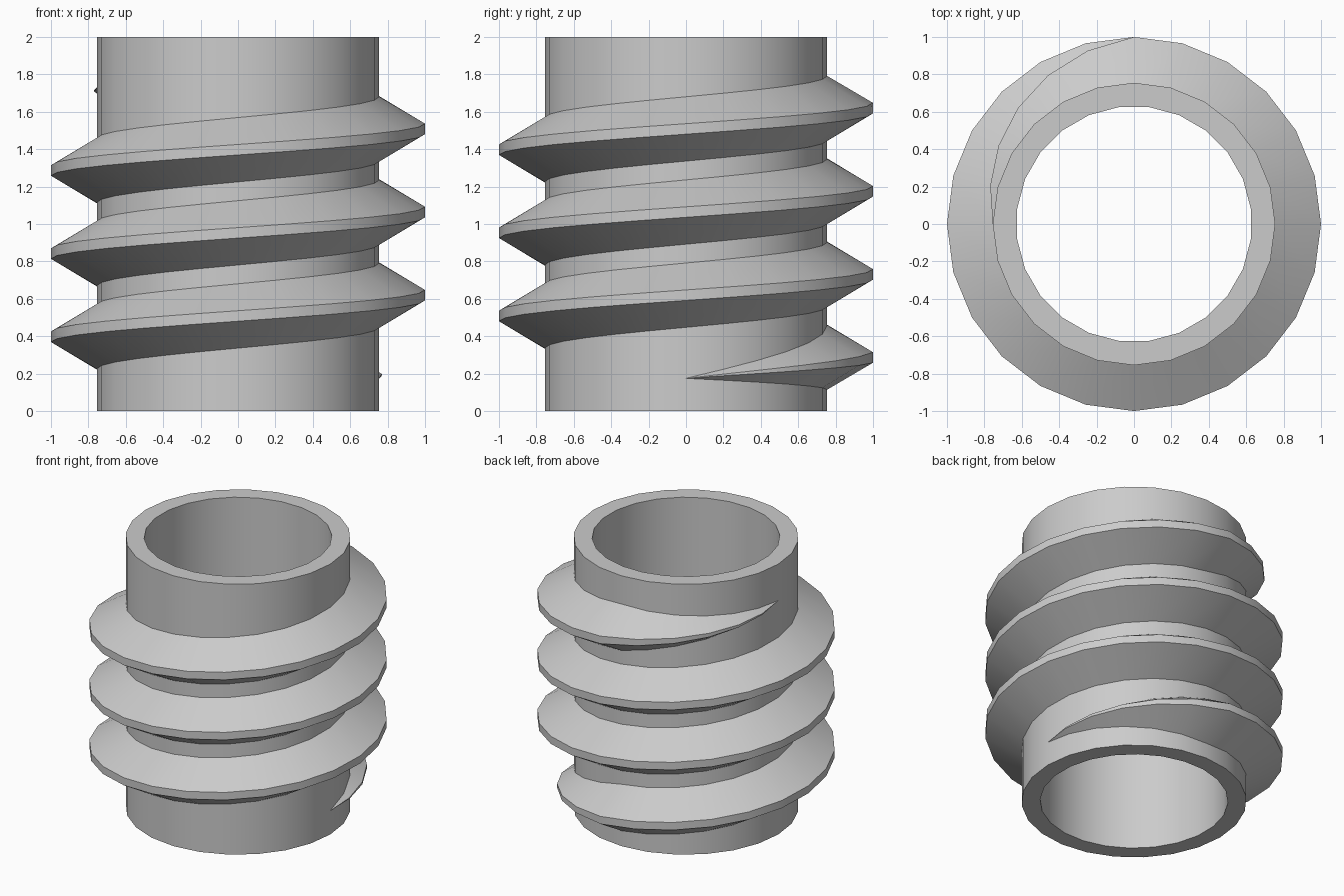
import bpy, bmesh
from math import cos, sin, pi, radians

if "Cube" in bpy.data.objects:
    bpy.data.objects.remove(bpy.data.objects["Cube"])

SIDES = 24
HEIGHT = 2.0
CORE_R, BORE_R, CREST_R = 0.755, 0.63, 1.0
PITCH, TURNS, START_Z = 4 / 9, 3.5, 0.175
ROOT_HALF, CREST_HALF = 0.172, 0.028
STEP = 2 * pi / SIDES

grey = bpy.data.materials.new("plain grey")
grey.use_nodes = True
colour = (0.6, 0.6, 0.6, 1)
grey.diffuse_color = colour
grey.node_tree.nodes["Principled BSDF"].inputs["Base Color"].default_value = colour


def point(bm, radius, angle, z):
    return bm.verts.new((radius * cos(angle), radius * sin(angle), z))


def finish(bm, name):
    bmesh.ops.remove_doubles(bm, verts=bm.verts, dist=1e-5)
    bmesh.ops.recalc_face_normals(bm, faces=bm.faces)
    mesh = bpy.data.meshes.new(name)
    bm.to_mesh(mesh)
    bm.free()
    mesh.materials.append(grey)
    obj = bpy.data.objects.new(name, mesh)
    bpy.context.collection.objects.link(obj)
    bpy.ops.object.select_all(action="DESELECT")
    obj.select_set(True)
    bpy.context.view_layer.objects.active = obj
    bpy.ops.object.shade_smooth_by_angle(angle=radians(30))


# Hollow core: closed loop of four rings, bore turned by half a side
bm = bmesh.new()
rings = []
for radius, z, turn in ((CORE_R, 0, 0), (CORE_R, HEIGHT, 0),
                        (BORE_R, HEIGHT, 0.5), (BORE_R, 0, 0.5)):
    rings.append([point(bm, radius, (i + turn) * STEP, z) for i in range(SIDES)])
for k, ring in enumerate(rings):
    following = rings[(k + 1) % 4]
    for i in range(SIDES):
        j = (i + 1) % SIDES
        bm.faces.new((ring[i], ring[j], following[j], following[i]))
finish(bm, "hollow_core")

# Helical thread: trapezoid swept upward, tapering over a quarter turn at each end
bm = bmesh.new()
steps = int(TURNS * SIDES)
taper = SIDES // 4
sections = []
for i in range(steps + 1):
    size = min(1, i / taper, (steps - i) / taper)
    size = max(size, 0.001)
    mid = START_Z + PITCH * i / SIDES
    crest = CORE_R + (CREST_R - CORE_R) * size
    profile = ((CORE_R, -ROOT_HALF), (crest, -CREST_HALF),
               (crest, CREST_HALF), (CORE_R, ROOT_HALF))
    sections.append([point(bm, r, i * STEP, mid + h * size) for r, h in profile])
for low, high in zip(sections, sections[1:]):
    for k in range(3):
        bm.faces.new((low[k], high[k], high[k + 1], low[k + 1]))
# Face the open strip outward
finish(bm, "helical_thread")
thread = bpy.context.object.data
middle = thread.polygons[len(thread.polygons) // 2]
if middle.normal.x * middle.center.x + middle.normal.y * middle.center.y < 0:
    thread.flip_normals()
